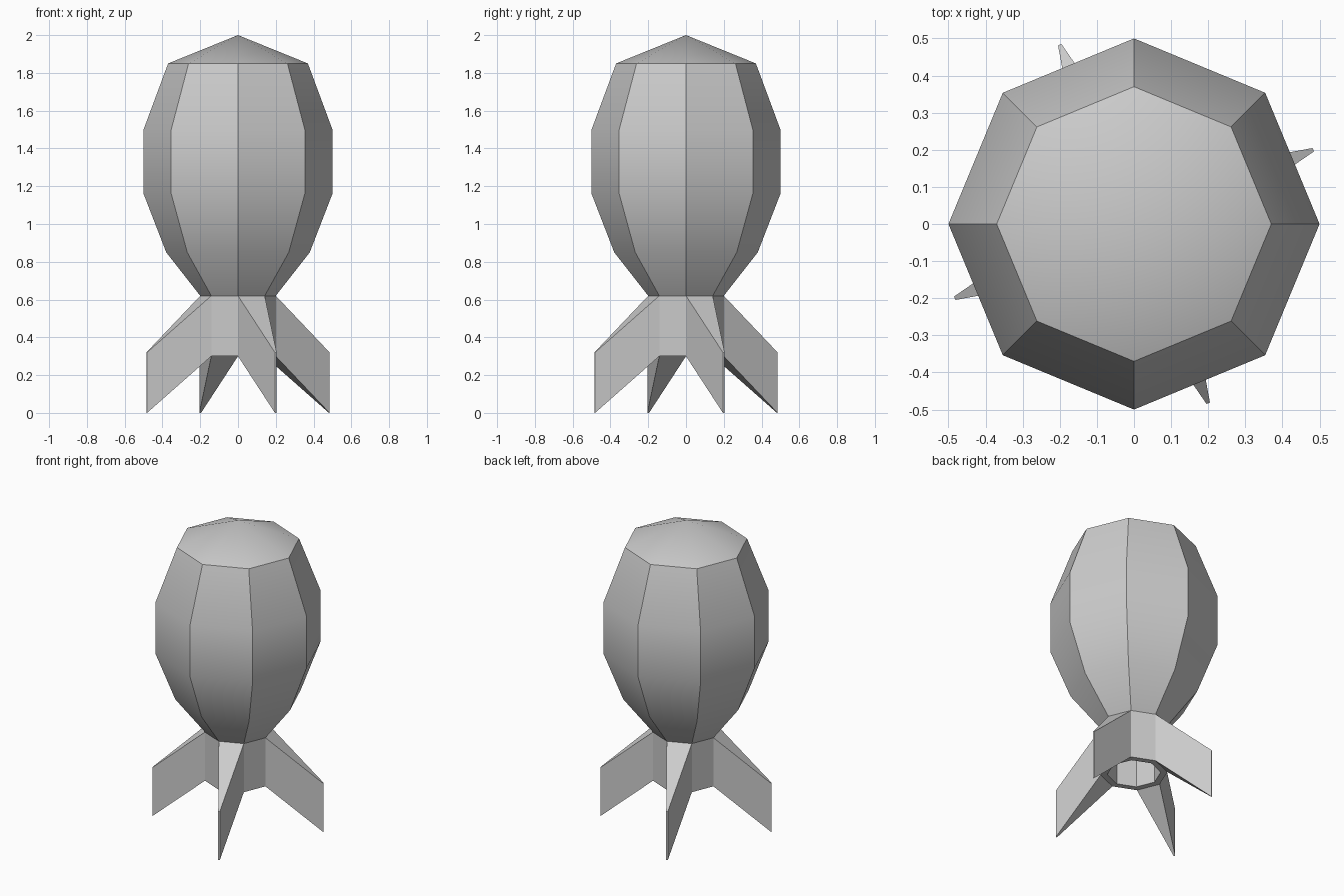
import bpy, bmesh
from math import cos, sin, pi, radians
from mathutils import Vector

if "Cube" in bpy.data.objects:
    bpy.data.objects.remove(bpy.data.objects["Cube"])

SIDES = 8


def finish(bm, name):
    bmesh.ops.recalc_face_normals(bm, faces=bm.faces)
    mesh = bpy.data.meshes.new(name)
    bm.to_mesh(mesh)
    bm.free()
    obj = bpy.data.objects.new(name, mesh)
    bpy.context.collection.objects.link(obj)
    bpy.ops.object.select_all(action='DESELECT')
    obj.select_set(True)
    bpy.context.view_layer.objects.active = obj
    bpy.ops.object.shade_smooth_by_angle(angle=radians(30))
    return obj


def lathe(bm, profile):
    """Revolve (radius, z) points into eight-sided bands; returns faces per band."""
    rings = []
    for r, z in profile:
        if r == 0:
            rings.append([bm.verts.new((0, 0, z))] * SIDES)
        else:
            rings.append([bm.verts.new((r * cos(2 * pi * i / SIDES), r * sin(2 * pi * i / SIDES), z))
                          for i in range(SIDES)])
    bands = []
    for a, b in zip(rings, rings[1:]):
        band = []
        for i in range(SIDES):
            j = (i + 1) % SIDES
            corners = list(dict.fromkeys((a[i], a[j], b[j], b[i])))
            band.append(bm.faces.new(corners))
        bands.append(band)
    return bands


# Bulbous body with a shallow pointed cap
bm = bmesh.new()
lathe(bm, [(0, 2), (0.37, 1.85), (0.5, 1.5), (0.5, 1.16), (0.38, 0.85), (0.2, 0.62)])
finish(bm, "bomb_body")

# Hollow tail tube, with a fin pulled out of every second outer face
bm = bmesh.new()
bands = lathe(bm, [(0.2, 0.62), (0.2, 0.3), (0.16, 0.3), (0.16, 0.6), (0, 0.6)])
for i, face in enumerate(bands[0]):
    if i % 2:
        continue
    ang = 2 * pi * (i + 0.5) / SIDES
    out = Vector((cos(ang), sin(ang), 0))
    side = Vector((-sin(ang), cos(ang), 0))
    tip = bmesh.ops.extrude_discrete_faces(bm, faces=[face])["faces"][0]
    for v in tip.verts:
        half = 0.005 if v.co.dot(side) > 0 else -0.005
        v.co = out * 0.523 + side * half + Vector((0, 0, v.co.z - 0.3))
finish(bm, "tail_with_fins")
